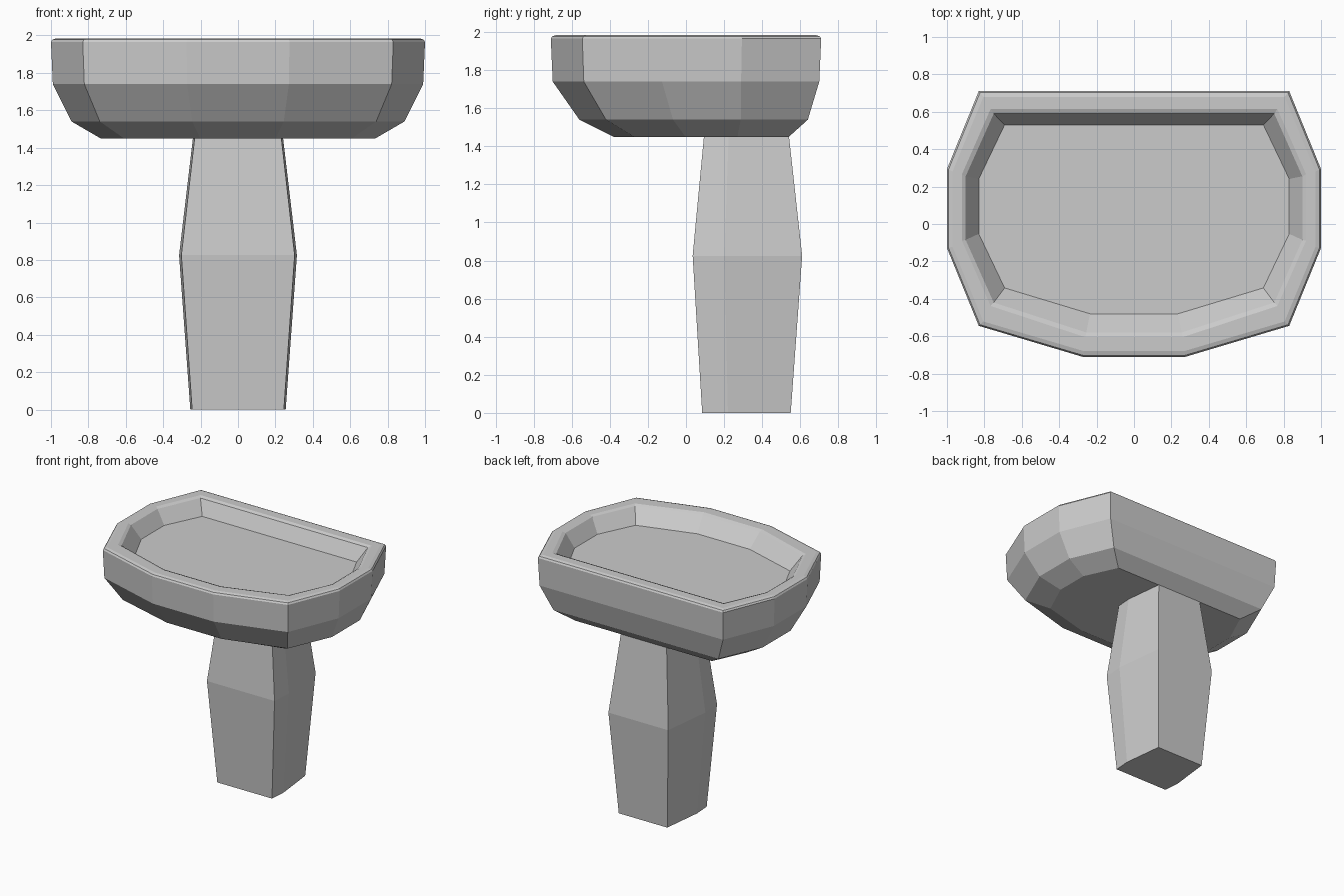
import bpy, bmesh

if "Cube" in bpy.data.objects:
    bpy.data.objects.remove(bpy.data.objects["Cube"])


def loft(name, rings):
    """Skin a stack of equal-length rings and cap both ends."""
    bm = bmesh.new()
    loops = [[bm.verts.new(p) for p in ring] for ring in rings]
    n = len(loops[0])
    for a, b in zip(loops, loops[1:]):
        for i in range(n):
            j = (i + 1) % n
            bm.faces.new((a[i], a[j], b[j], b[i]))
    bm.faces.new(loops[0][::-1])
    bm.faces.new(loops[-1])
    bmesh.ops.recalc_face_normals(bm, faces=bm.faces)
    mesh = bpy.data.meshes.new(name)
    bm.to_mesh(mesh)
    bm.free()
    obj = bpy.data.objects.new(name, mesh)
    bpy.context.collection.objects.link(obj)
    return obj


def mirrored(half):
    """Complete a right-hand half outline across x = 0."""
    return half + [(-x, y) for x, y in reversed(half)]


def fit(outline, half_x, y0, y1, z):
    """Scale an outline to a half width and a y range at height z."""
    xm = max(x for x, y in outline)
    lo, hi = min(y for x, y in outline), max(y for x, y in outline)
    return [(x * half_x / xm, y0 + (y - lo) * (y1 - y0) / (hi - lo), z)
            for x, y in outline]


# Basin: ten-sided outline, tapered underside, chamfered rim, recessed floor
basin = mirrored([(0.275, -0.705), (0.83, -0.54), (1.0, -0.125),
                  (1.0, 0.295), (0.83, 0.71)])
hollow = mirrored([(0.255, -0.58), (0.75, -0.42), (0.9, -0.085),
                   (0.9, 0.255), (0.75, 0.59)])
loft("sink_basin", [
    fit(basin, 0.735, -0.38, 0.54, 1.45),
    fit(basin, 0.89, -0.56, 0.64, 1.54),
    fit(basin, 0.99, -0.70, 0.70, 1.74),
    fit(basin, 1.0, -0.71, 0.71, 1.965),
    fit(basin, 0.992, -0.702, 0.702, 1.978),
    fit(basin, 0.97, -0.68, 0.68, 1.985),
    fit(hollow, 0.92, -0.605, 0.615, 1.985),
    fit(hollow, 0.90, -0.58, 0.59, 1.975),
    fit(hollow, 0.83, -0.48, 0.53, 1.865),
])

# Pedestal: six-sided column, widest near the middle
column = mirrored([(0.245, 0.085), (0.255, 0.22), (0.217, 0.55)])
loft("pedestal", [
    fit(column, 0.255, 0.085, 0.55, 0.0),
    fit(column, 0.315, 0.035, 0.61, 0.825),
    fit(column, 0.24, 0.095, 0.54, 1.46),
])
